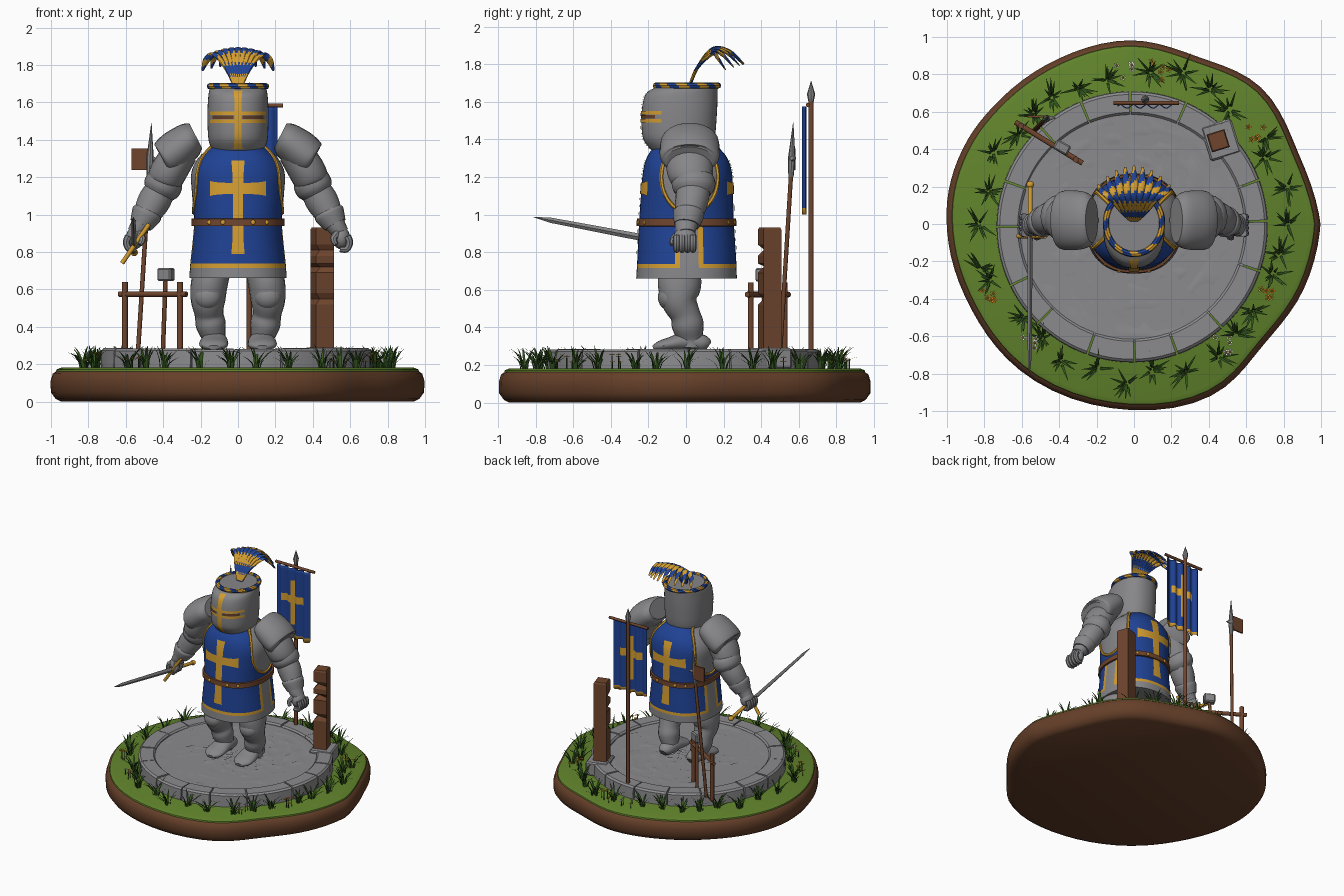
import bpy, bmesh, math, random
from math import sin, cos, pi
from mathutils import Vector as V, Matrix

if "Cube" in bpy.data.objects:
    bpy.data.objects.remove(bpy.data.objects["Cube"])
rnd = random.Random(4)

PALETTE = dict(steel=(.24, .24, .25), stone=(.26, .26, .27), wood=(.16, .06, .027), soil=(.13, .05, .022),
               blue=(.014, .055, .3), gold=(.66, .34, .03), grass=(.12, .23, .025), leaf=(.03, .085, .012),
               white=(.8, .8, .76), orange=(.75, .27, .015))
MATS = {}
for key, rgb in PALETTE.items():
    m = MATS[key] = bpy.data.materials.new(key)
    m.use_nodes = True
    m.diffuse_color = (*rgb, 1)
    m.node_tree.nodes["Principled BSDF"].inputs["Base Color"].default_value = (*rgb, 1)


def finish(name, bm, mats, angle=40):
    bmesh.ops.recalc_face_normals(bm, faces=bm.faces)
    me = bpy.data.meshes.new(name)
    bm.to_mesh(me)
    bm.free()
    ob = bpy.data.objects.new(name, me)
    bpy.context.collection.objects.link(ob)
    for key in mats.split():
        me.materials.append(MATS[key])
    if angle:
        bpy.ops.object.select_all(action='DESELECT')
        bpy.context.view_layer.objects.active = ob
        ob.select_set(True)
        bpy.ops.object.shade_smooth_by_angle(angle=math.radians(angle))
    return ob


def grid(bm, rows, rule=None, wrap=True, caps=True, loop=False):
    """Skin rows of points; rule(row, column, centre) picks the material."""
    vs = [[bm.verts.new(p) for p in r] for r in rows]
    n, k = len(vs[0]), len(vs)
    for i in range(k if loop else k - 1):
        for j in range(n if wrap else n - 1):
            a, b = vs[i], vs[(i + 1) % k]
            f = bm.faces.new((a[j], a[(j + 1) % n], b[(j + 1) % n], b[j]))
            if rule:
                f.material_index = rule(i, j, f.calc_center_median())
    if caps and wrap and not loop:
        for r in (vs[0], vs[-1]):
            f = bm.faces.new(r)
            if rule:
                f.material_index = rule(0, 0, f.calc_center_median())


def spline(rows, k=5):
    """Catmull-Rom resampling of tuples."""
    out, n = [], len(rows)
    for i in range(n - 1):
        a, b, c, d = (rows[max(0, min(n - 1, i + o))] for o in (-1, 0, 1, 2))
        for s in range(k):
            t = s / k
            out.append(tuple(q + .5 * t * (r - p + t * (2*p - 5*q + 4*r - s4 + t * (3*(q - r) + s4 - p)))
                             for p, q, r, s4 in zip(a, b, c, d)))
    return out + [rows[-1]]


def tube(bm, rows, n=12, ref=None, rule=None, loop=False):
    """Sweep an ellipse: each row is x, y, z, radius [, second radius]."""
    pts, rings, k = [V(r[:3]) for r in rows], [], len(rows)
    for i, r in enumerate(rows):
        t = (pts[(i + 1) % k] - pts[i - 1]) if loop else (pts[min(i + 1, k - 1)] - pts[max(i - 1, 0)])
        t.normalize()
        up = V(ref) if ref else (V((0, 0, 1)) if abs(t.y) > .9 else V((0, 1, 0)))
        s = t.cross(up).normalized()
        u = s.cross(t)
        rings.append([pts[i] + s * r[3] * cos(2*pi*j/n) + u * r[-1] * sin(2*pi*j/n) for j in range(n)])
    grid(bm, rings, rule, loop=loop)


def sweep(name, rows, mats, n=12, **kw):
    bm = bmesh.new()
    tube(bm, rows, n, **kw)
    return finish(name, bm, mats)


def rod(name, a, b, r, mats="wood", r2=None):
    return sweep(name, [(*a, r), (*b, r if r2 is None else r2)], mats, 10)


def ball(bm, c, s):
    bmesh.ops.create_uvsphere(bm, u_segments=16, v_segments=10, radius=1,
                              matrix=Matrix.Translation(c) @ Matrix.Diagonal((*s, 1)))


class Body:
    """Rounded upright form from rows of height, half width, front y, back y."""
    def __init__(self, rows, p):
        self.rows, self.p = spline(rows, 6), p

    def at(self, z):
        for a, b in zip(self.rows, self.rows[1:]):
            if z <= b[0]:
                t = max(0, (z - a[0]) / (b[0] - a[0]))
                return [q + (r - q) * t for q, r in zip(a, b)][1:]
        return self.rows[-1][1:]

    def ring(self, z, off=0, n=64):
        w, f, b = self.at(z)
        e = lambda c: math.copysign(abs(c) ** (2 / self.p), c)
        return [V(((w + off) * e(cos(a)), (f + b)/2 + ((b - f)/2 + off) * e(sin(a)), z))
                for a in (2*pi*j/n for j in range(n))]

    def face(self, x, z, side, off=.005):
        w, f, b = self.at(z)
        return V((x, (f + b)/2 + side * ((b - f)/2 * max(0, 1 - abs(x/w) ** self.p) ** (1/self.p) + off), z))

    def plate(self, bm, x0, x1, z0, z1, side, flare_x=0, flare_z=0, n=14):
        """Thin decoration following the surface, widened towards its ends."""
        rows = []
        for i in range(n + 1):
            v, row = 2*i/n - 1, []
            for j in range(n + 1):
                u = 2*j/n - 1
                x = (x0 + x1)/2 + u * ((x1 - x0)/2 + flare_x * v**4)
                z = (z0 + z1)/2 + v * ((z1 - z0)/2 + flare_z * u**4)
                row.append(self.face(x, z, side))
            rows.append(row)
        grid(bm, rows, wrap=False)


# Earth mound with a grass top
EDGE = [(0, 1), (23, .96), (47, 1), (69, .96), (91, .985), (114, .975), (136, .98), (153, 1), (170, 1.01),
        (186, 1), (208, .985), (232, .995), (263, .995), (294, 1.01), (317, .95), (339, .975), (360, 1)]
outline = [V((r * cos(math.radians(a)), r * sin(math.radians(a)), 0)) for a, r in spline(EDGE, 5)[:-1]]
for name, mats, rows in (
        ("earth_mound", "soil", [(0, .94), (.015, .97), (.05, .995), (.11, .997), (.15, .985), (.17, .955)]),
        ("grass_top", "grass", [(.15, .97), (.172, .965), (.182, .94)])):
    bm = bmesh.new()
    grid(bm, [[p * s + V((0, 0, z)) for p in outline] for z, s in rows])
    finish(name, bm, mats, 50)

# Stone floor and kerb stones
bm = bmesh.new()
grid(bm, [[V((r/20*.62*cos(2*pi*j/60), r/20*.62*sin(2*pi*j/60) - .015, .266 + rnd.uniform(-.007, .007)))
           for j in range(60)] for r in range(1, 21)])
finish("stone_floor", bm, "stone", 60)
bm = bmesh.new()
cuts = [2*pi*(k + rnd.uniform(-.15, .15)) / 16 for k in range(16)]
for k, a in enumerate(cuts):
    b = cuts[(k + 1) % 16] + (2*pi if k == 15 else 0)
    top, rows = .283 + rnd.uniform(-.004, .004), []
    for i in range(7):
        t = a + .007 + (b - a - .014) * i / 6
        rows.append([V((r*cos(t) - .01, r*sin(t) - .015, z)) for r, z in
                     ((.6, .17), (.6, top - .012), (.612, top), (.708, top), (.722, top - .012), (.725, .17))])
    grid(bm, rows)
finish("kerb_stones", bm, "stone", 25)

# Tabard over a mail skirt
torso = Body([(.66, .26, -.265, .27), (.74, .255, -.26, .268), (.95, .235, -.25, .255), (1.1, .245, -.24, .25),
              (1.22, .25, -.23, .245), (1.3, .215, -.21, .22), (1.36, .15, -.17, .17), (1.4, .1, -.12, .12)], 2.3)


def tabard_rule(i, j, c):
    side = abs(c.y - .02)
    if c.z < .715 or (abs(c.x) > .1 and ((c.z < .95 and side < .045)
                                         or (side / .15) ** 2 + ((c.z - 1.2) / .19) ** 2 < 1)):
        return 0
    return 2 if c.z < .738 or (abs(c.x) > .1 and c.z < .95 and side < .078) else 1


bm = bmesh.new()
grid(bm, [torso.ring(z) for z in [.66, .69, .715, .738] + [.75 + .0163*i for i in range(41)]], tabard_rule)
finish("tabard", bm, "steel blue gold", 60)
bm = bmesh.new()
for s in (-1, 1):
    torso.plate(bm, -.028, .028, .79, 1.29, s, flare_x=.008)
    torso.plate(bm, -.15, .15, 1.11, 1.17, s, flare_z=.01)
finish("tabard_crosses", bm, "gold")
for s, side in ((-1, "right"), (1, "left")):
    loop = []
    for k in range(40):
        y, z = .02 + .15*cos(2*pi*k/40), 1.2 + .19*sin(2*pi*k/40)
        w, f, b = torso.at(z)
        x = w * max(.05, 1 - abs((y - (f + b)/2) / ((b - f)/2)) ** 2.3) ** (1/2.3)
        loop.append((s*x, y, z, .011))
    sweep(side + "_armhole_trim", loop, "gold", 6, ref=(s, 0, 0), loop=True)

# Belt with studs
bm = bmesh.new()
grid(bm, [torso.ring(z, o) for z, o in ((.938, 0), (.94, .013), (.978, .013), (.98, 0))], caps=False)
finish("belt", bm, "wood")
bm = bmesh.new()
for s in (-1, 1):
    for x in (-.15, -.08, .08, .15):
        ball(bm, torso.face(x, .959, s, .013), (.013, .007, .013))
finish("belt_studs", bm, "gold")

# Helmet with gold cross and eye slit
helm = Body([(1.3, .11, -.14, .1), (1.36, .145, -.2, .14), (1.42, .16, -.232, .155), (1.55, .163, -.235, .165),
             (1.64, .158, -.215, .168), (1.675, .15, -.165, .168), (1.69, .145, -.155, .165)], 2.2)
bm = bmesh.new()
grid(bm, [helm.ring(1.3 + .39*i/30, n=48) for i in range(31)])
finish("helmet", bm, "steel", 50)
bm = bmesh.new()
helm.plate(bm, -.018, .018, 1.35, 1.665, -1, flare_x=.006)
for z in (1.5, 1.542):
    helm.plate(bm, -.15, .15, z - .009, z + .009, -1)
finish("helmet_cross", bm, "gold")
bm = bmesh.new()
for x in (-.08, .08):
    helm.plate(bm, x - .055, x + .055, 1.512, 1.53, -1)
finish("eye_slits", bm, "soil")

# Twisted circlet and plume
twist = lambda i, j, c: (i + j) // 4 % 2
sweep("circlet", [(.15*cos(2*pi*k/80), .005 + .165*sin(2*pi*k/80), 1.686, .017) for k in range(80)],
      "blue gold", 8, ref=(0, 0, 1), rule=twist, loop=True)
bm = bmesh.new()
for k in range(-4, 5):
    f = k / 4
    q = f * f
    tube(bm, spline([(.015*f, .02, 1.685, .008, .01), (.06*f, .06, 1.78, .009, .013),
                     (.12*f, .14, 1.88 - .025*q, .01, .019), (.165*f, .23 - .06*q, 1.87 - .04*q, .009, .02),
                     (.19*f, .31 - .1*q, 1.8 - .03*q, .003, .006)], 7), 8, ref=(1, 0, 0), rule=twist)
finish("plume", bm, "blue gold")

# Armoured limbs, mirrored
for s, side in ((-1, "right_"), (1, "left_")):
    part = lambda name, rows, n=20: sweep(side + name, spline([(s*r[0], *r[1:]) for r in rows]), "steel", n)
    part("pauldron", [(.225, .02, 1.42, .075, .12), (.26, .02, 1.4, .095, .15), (.33, .02, 1.345, .108, .16),
                      (.385, .02, 1.3, .1, .155), (.4, .02, 1.29, .08, .13)], 24)
    part("upper_arm", [(.3, .02, 1.34, .09, .12), (.36, .02, 1.25, .098, .125), (.395, .03, 1.18, .092, .11),
                       (.41, .03, 1.14, .06, .08)])
    part("elbow_guard", [(.375, .04, 1.21, .08, .1), (.39, .04, 1.18, .1, .115), (.41, .04, 1.14, .1, .112),
                         (.425, .04, 1.11, .08, .09)])
    part("forearm", [(.41, .04, 1.14, .08, .09), (.45, .03, 1.07, .087, .088), (.49, .015, 1, .072, .075),
                     (.525, 0, .94, .052, .06), (.55, 0, .9, .045, .05)])
    part("cuff", [(.48, .015, 1.02, .074, .076), (.49, .013, 1, .082, .084), (.52, .005, .945, .062, .068)])
    bm = bmesh.new()
    ball(bm, (s*.552, -.005, .875), (.048, .062, .06))
    for k in range(4):
        y = -.05 + .029*k
        tube(bm, spline([(s*.585, y, .885, .02), (s*.597, y, .85, .019), (s*.58, y, .815, .018),
                         (s*.545, y, .815, .015)], 3), 8)
    tube(bm, spline([(s*.53, -.04, .9, .02), (s*.51, -.065, .87, .019), (s*.525, -.075, .84, .013)], 3), 8)
    finish(side + "gauntlet", bm, "steel")
    part("leg", [(.14, -.03, .7, .1, .11), (.155, -.035, .62, .098, .115), (.16, -.035, .54, .092, .095),
                 (.155, -.005, .47, .077, .08), (.145, .01, .41, .08, .085), (.13, .02, .34, .063, .068),
                 (.13, .02, .29, .062, .066)])
    bm = bmesh.new()
    ball(bm, (s*.16, -.085, .56), (.075, .065, .07))
    finish(side + "knee_guard", bm, "steel")
    part("boot", [(.125, .12, .3, .03, .025), (.125, .09, .315, .055, .045), (.125, 0, .325, .068, .052),
                  (.13, -.08, .312, .078, .038), (.13, -.14, .3, .07, .028), (.13, -.175, .29, .03, .012)])

# Sword
sweep("sword_blade", [(-.555, -.06, .845, .014, .02), (-.558, -.72, .97, .01, .014),
                      (-.56, -.81, .987, .001, .001)], "steel", 4)
rod("sword_guard", (-.62, -.065, .74), (-.475, -.065, .95), .012, "gold")
rod("sword_grip", (-.555, -.06, .845), (-.555, .2, .8), .013, "gold")
bm = bmesh.new()
ball(bm, (-.555, .21, .798), (.02, .02, .02))
finish("sword_pommel", bm, "gold")

# Banner on its pole
rod("banner_pole", (.06, .665, .18), (.06, .665, 1.62), .014)
sweep("banner_spearhead", [(.06, .665, 1.6, .014), (.06, .665, 1.64, .022), (.06, .665, 1.71, .001)], "steel", 8)
rod("banner_crossbar", (-.11, .648, 1.583), (.24, .648, 1.583), .011)


def banner_rule(i, j, c):
    x = abs(c.x - .06)
    return int(c.z < 1.035 or (x < .022 and 1.12 < c.z < 1.48) or (x < .1 and 1.29 < c.z < 1.35))


bm = bmesh.new()
grid(bm, [[V((-.09 + .01*j, .632 + .01*sin(j*.9), 1.575 - .02*i - (.015*(j//5 % 2) if i == 28 else 0)))
           for j in range(31)] for i in range(29)], banner_rule, wrap=False)
finish("banner_cloth", bm, "blue gold", 60).modifiers.new("thickness", 'SOLIDIFY').thickness = .006

# Weapon rack, halberd and hammer
for name, x, y in (("outer", -.605, .525), ("inner", -.31, .345)):
    rod("rack_%s_post" % name, (x, y, .26), (x, y, .64), .016)
rod("rack_rail", (-.635, .545, .575), (-.275, .325, .575), .015)
rod("halberd_shaft", (-.535, .5, .26), (-.468, .565, 1.32), .012)
sweep("halberd_spike", [(-.475, .558, 1.2, .014), (-.47, .562, 1.3, .02), (-.463, .57, 1.49, .001)], "steel", 8)
rod("halberd_beak", (-.47, .565, 1.3), (-.42, .567, 1.29), .02, "steel", .002)
bm = bmesh.new()
bmesh.ops.create_cube(bm, matrix=Matrix.Translation((-.525, .575, 1.295)) @ Matrix.Diagonal((.09, .012, .115, 1)))
finish("halberd_blade", bm, "wood", 0)
rod("hammer_shaft", (-.402, .43, .26), (-.387, .41, .66), .012)
bm = bmesh.new()
bmesh.ops.create_cube(bm, matrix=Matrix.Translation((-.385, .41, .68)) @ Matrix.Rotation(-.5, 4, 'Z')
                      @ Matrix.Diagonal((.085, .055, .07, 1)))
bmesh.ops.bevel(bm, geom=bm.edges[:], offset=.008, segments=1, affect='EDGES')
finish("hammer_head", bm, "steel", 0)

# Notched practice post on a slab
bm = bmesh.new()
rows = []
for z, cut in ((.26, 0), (.52, 0), (.55, .03), (.58, 0), (.69, 0), (.72, .035), (.74, 0), (.78, 0), (.81, .03),
               (.84, 0), (.92, 0)):
    rows.append([Matrix.Rotation(.3, 4, 'Z') @ V((x + (cut if x + y < -.08 else 0), y + (cut if x + y < -.08 else 0), 0))
                 + V((.45, .445, z)) for x, y in ((-.05, -.05), (.05, -.05), (.05, .05), (-.05, .05))])
rows.append([p.lerp(V((.45, .445, .92)), .12) + V((0, 0, .012)) for p in rows[-1]])
grid(bm, rows)
finish("practice_post", bm, "wood", 0)
bm = bmesh.new()
bmesh.ops.create_cube(bm, matrix=Matrix.Translation((.465, .45, .235)) @ Matrix.Rotation(.3, 4, 'Z')
                      @ Matrix.Diagonal((.17, .19, .11, 1)))
bmesh.ops.bevel(bm, geom=bm.edges[:], offset=.01, segments=1, affect='EDGES')
finish("post_slab", bm, "stone", 0)

# Grass tufts and flowers
bm = bmesh.new()
for k in range(30):
    a, r = 2*pi*(k + rnd.uniform(-.4, .4)) / 30, rnd.uniform(.77, .86)
    for b in range(13):
        d, h, l = rnd.uniform(0, 2*pi), rnd.uniform(.06, .13), rnd.uniform(.03, .1)
        out, across = V((cos(d), sin(d), 0)), V((-sin(d), cos(d), 0))
        root = V((r*cos(a), r*sin(a), .175)) + out * rnd.uniform(0, .025)
        rows = [[root + out*l*t*t + V((0, 0, h*t*(1.25 - .25*t))) + across*w*e for e in (-1, 1)]
                for t, w in ((0, .006), (.4, .007), (.75, .005), (1, .0005))]
        grid(bm, rows, wrap=False)
finish("grass_tufts", bm, "leaf", 0)
for colour, spots in (("white", ((-.05, .82), (.47, -.64), (-.56, -.65))),
                      ("orange", ((.14, .82), (.66, .5), (.69, -.39), (-.78, -.4)))):
    bm = bmesh.new()
    for x, y in spots:
        for k in range(5):
            c = V((x + rnd.uniform(-.05, .05), y + rnd.uniform(-.05, .05), rnd.uniform(.21, .26)))
            tube(bm, [(c.x, c.y, .17, .003), (*c, .003)], 4, rule=lambda i, j, p: 1)
            for p in range(5):
                d = 2*pi*p/5
                bm.faces.new([bm.verts.new(c + V((q*cos(d + e), q*sin(d + e), h)))
                              for q, e, h in ((.002, 0, .002), (.013, -.45, .005), (.019, 0, .003), (.013, .45, .005))])
            grid(bm, [[c + V((w*cos(j*pi/3), w*sin(j*pi/3), h)) for j in range(6)] for w, h in ((.006, .002), (.004, .009))],
                 lambda i, j, p: 2)
    finish(colour + "_flowers", bm, colour + " leaf " + ("orange" if colour == "white" else "gold"), 0)
